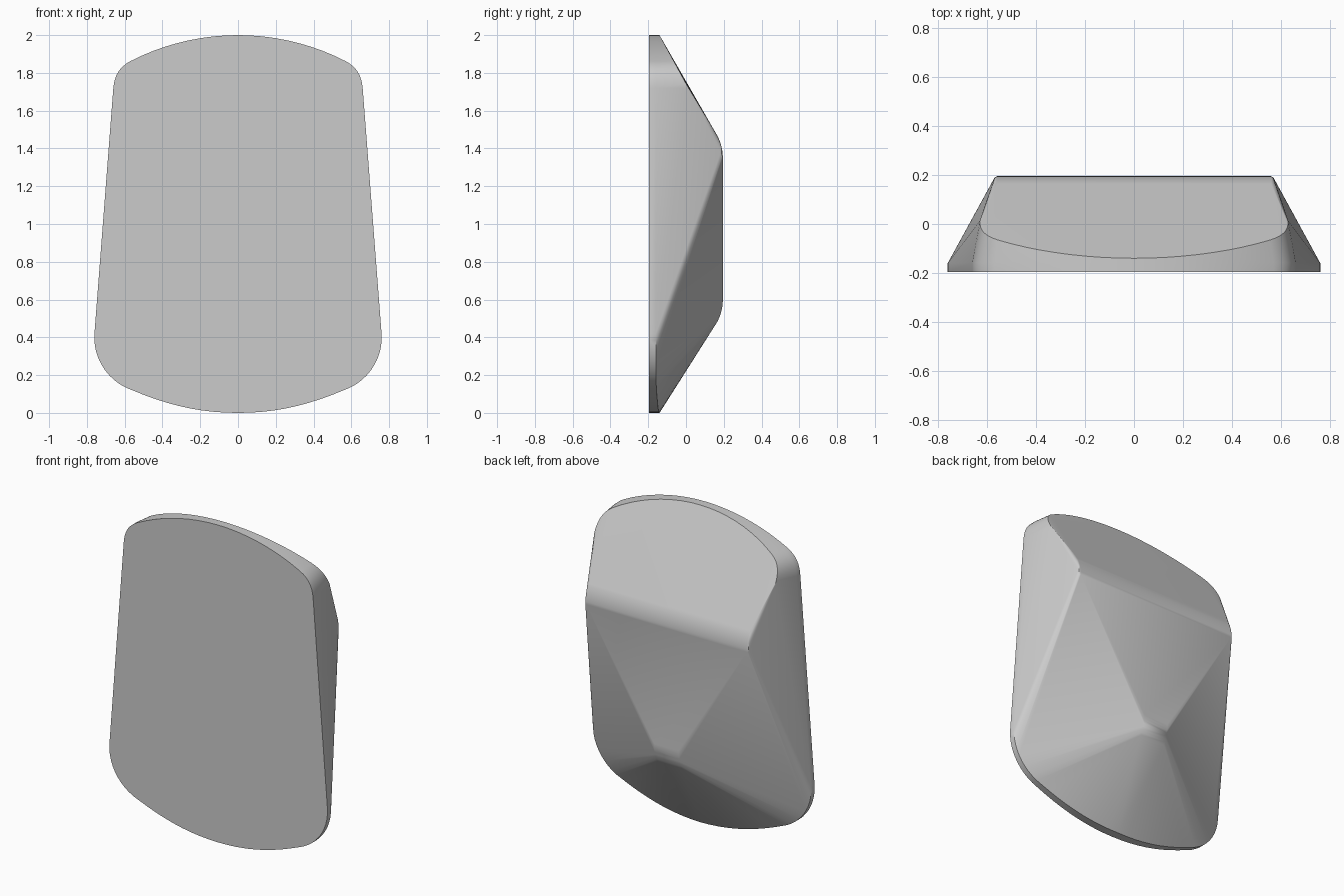
import bpy
import bmesh
import math
from mathutils import Vector
from mathutils.geometry import interpolate_bezier

if "Cube" in bpy.data.objects:
    bpy.data.objects.remove(bpy.data.objects["Cube"], do_unlink=True)

grey = bpy.data.materials.new("plain_grey")
grey.use_nodes = True
colour = (0.6, 0.6, 0.6, 1)
grey.diffuse_color = colour
grey.node_tree.nodes["Principled BSDF"].inputs["Base Color"].default_value = colour

FRONT, RIM, BACK = -0.195, -0.14, 0.195


def curve(points, steps):
    return [Vector(p) for p in interpolate_bezier(*[Vector((x, z, 0)) for x, z in points], steps)]


# Half outline of the front face: crown, shoulder, hip and rounded base
crown = curve([(0, 2), (0.2, 2), (0.4, 1.95), (0.57, 1.862)], 10)
shoulder = curve([(0.57, 1.862), (0.63, 1.83), (0.654, 1.785), (0.66, 1.72)], 9)
hip = curve([(0.76, 0.42), (0.77, 0.29), (0.69, 0.165), (0.56, 0.12)], 12)
base = curve([(0.56, 0.12), (0.37, 0.04), (0.2, 0), (0, 0)], 10)

cloud = []


def add_pair(x, y, z):
    cloud.extend([(x, y, z), (-x, y, z)])


# Thin straight rim
for p in crown + shoulder + hip + base:
    add_pair(p.x, FRONT, p.y)
    add_pair(p.x, RIM - 0.02 * min(1, abs(p.x) / 0.7), p.y)

# Sloping top facet, trimmed from walls that lean slightly inwards
for p in crown + shoulder:
    y = RIM + (2 - p.y) * 0.545
    add_pair(p.x - 0.2 * (y - RIM) * p.x / 0.66, y, p.y)


# Rounded ends of the back face: wide above, narrow below
def rounded_end(half_width, z, direction):
    for width, radius in ((half_width, 0.25), (half_width + 0.009, 0.245), (half_width + 0.014, 0.235)):
        for i in range(8):
            a = math.radians(29) * i / 7
            add_pair(width, BACK - 0.25 + radius * math.cos(a),
                     z + direction * radius * math.sin(a))


rounded_end(0.56, 1.35, 1)
rounded_end(0.085, 0.6, -1)

# Wrap everything in one faceted body
bm = bmesh.new()
for co in cloud:
    bm.verts.new(co)
bmesh.ops.remove_doubles(bm, verts=bm.verts[:], dist=0.0005)
hull = bmesh.ops.convex_hull(bm, input=bm.verts[:])
bmesh.ops.delete(bm, geom=[v for v in bm.verts if not v.link_faces], context="VERTS")
bmesh.ops.dissolve_limit(bm, angle_limit=math.radians(0.5), verts=bm.verts[:], edges=bm.edges[:])
bmesh.ops.recalc_face_normals(bm, faces=bm.faces[:])
mesh = bpy.data.meshes.new("faceted_body")
bm.to_mesh(mesh)
bm.free()
mesh.materials.append(grey)

body = bpy.data.objects.new("faceted_body", mesh)
bpy.context.collection.objects.link(body)
bpy.context.view_layer.objects.active = body
body.select_set(True)
bpy.ops.object.shade_smooth_by_angle(angle=math.radians(30))
weighted = body.modifiers.new("soft_edges", "WEIGHTED_NORMAL")
weighted.keep_sharp = True
